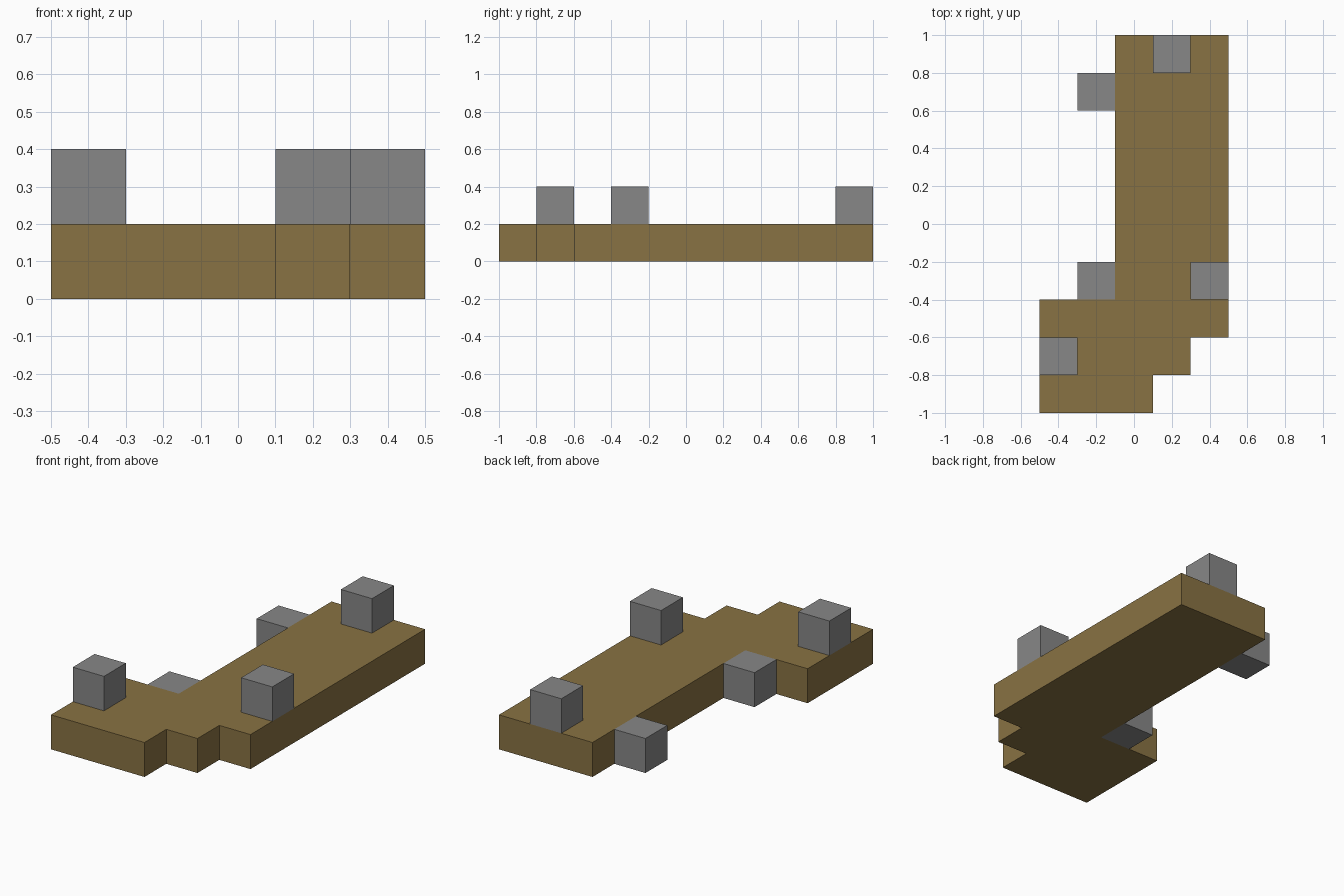
import bpy
import bmesh

cube = bpy.data.objects.get("Cube")
if cube:
    bpy.data.objects.remove(cube, do_unlink=True)

BLOCK = 0.2


def make_material(name, rgb):
    mat = bpy.data.materials.new(name)
    mat.use_nodes = True
    mat.diffuse_color = (*rgb, 1)
    mat.node_tree.nodes["Principled BSDF"].inputs["Base Color"].default_value = (*rgb, 1)
    return mat


def extrude_outline(name, outline, bottom, height, mat):
    """Raise a closed outline into a flat-sided solid."""
    bm = bmesh.new()
    face = bm.faces.new([bm.verts.new((x, y, bottom)) for x, y in outline])
    raised = bmesh.ops.extrude_face_region(bm, geom=[face], use_keep_orig=True)
    top = [v for v in raised["geom"] if isinstance(v, bmesh.types.BMVert)]
    bmesh.ops.translate(bm, verts=top, vec=(0, 0, height))
    bmesh.ops.recalc_face_normals(bm, faces=bm.faces[:])
    mesh = bpy.data.meshes.new(name)
    bm.to_mesh(mesh)
    bm.free()
    mesh.materials.append(mat)
    obj = bpy.data.objects.new(name, mesh)
    bpy.context.collection.objects.link(obj)
    return obj


def stone_block(name, x, y, bottom):
    h = BLOCK / 2
    square = [(x - h, y - h), (x + h, y - h), (x + h, y + h), (x - h, y + h)]
    return extrude_outline(name, square, bottom, BLOCK, stone)


brown = make_material("earth brown", (0.25, 0.17, 0.056))
stone = make_material("stone grey", (0.242, 0.242, 0.242))

# Stepped ground slab
extrude_outline("ground_slab", [
    (-0.5, -1), (0.1, -1), (0.1, -0.8), (0.3, -0.8), (0.3, -0.6),
    (0.5, -0.6), (0.5, 1), (-0.1, 1), (-0.1, -0.4), (-0.5, -0.4),
], 0, BLOCK, brown)

# Blocks standing on the slab
stone_block("back_top_block", 0.2, 0.9, BLOCK)
stone_block("left_top_block", 0.4, -0.3, BLOCK)
stone_block("front_top_block", -0.4, -0.7, BLOCK)

# Blocks set against the slab's right edge
for name, y in (("back_side_block", 0.7), ("front_side_block", -0.3)):
    stone_block(name, -0.2, y, 0)
